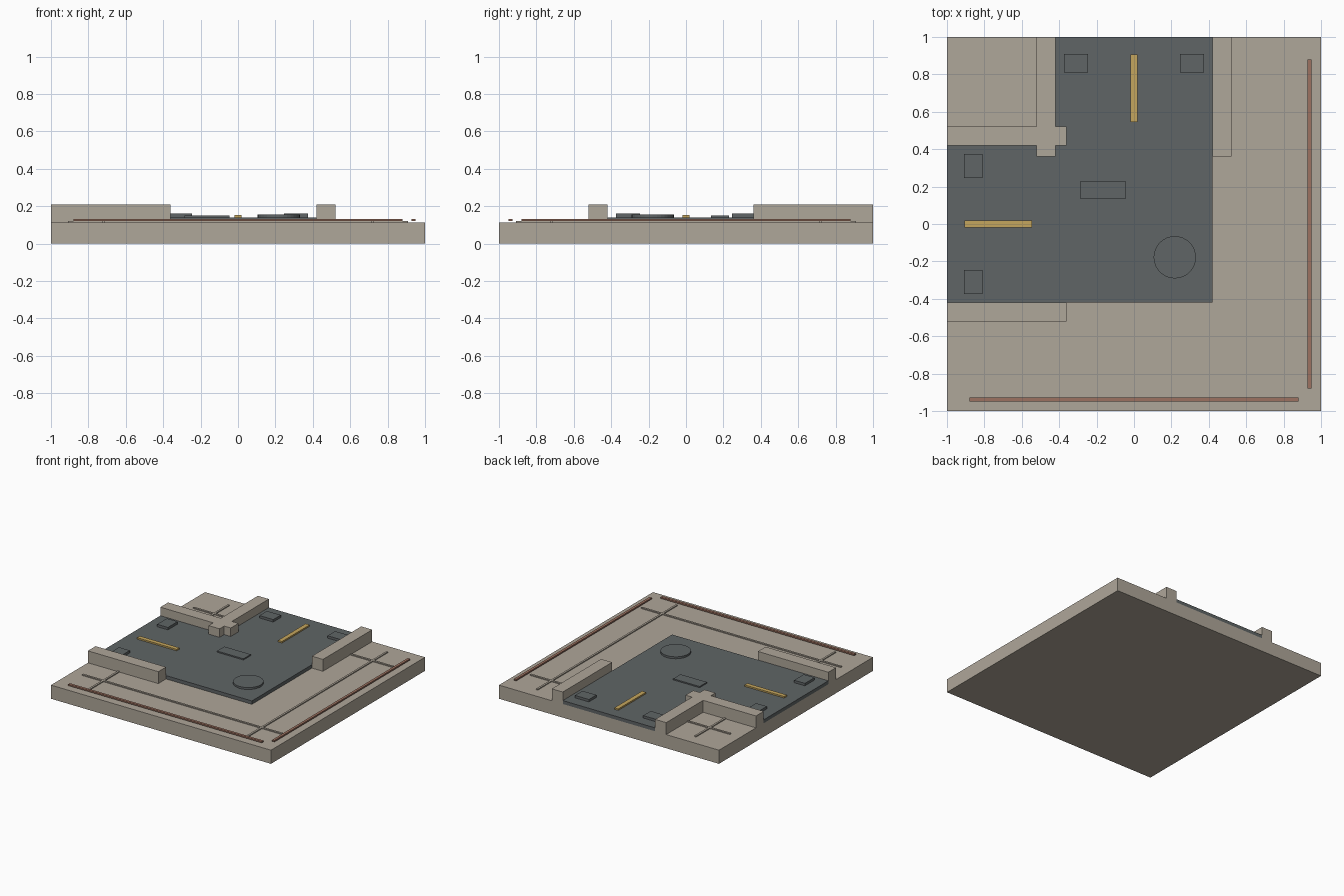
import bpy, bmesh, math

if "Cube" in bpy.data.objects:
    bpy.data.objects.remove(bpy.data.objects["Cube"])


def material(name, rgb):
    m = bpy.data.materials.new(name)
    m.diffuse_color = (*rgb, 1)
    m.use_nodes = True
    m.node_tree.nodes["Principled BSDF"].inputs["Base Color"].default_value = m.diffuse_color
    return m


STONE = material("warm_stone", (0.43, 0.385, 0.32))
ROAD = material("dark_asphalt", (0.116, 0.130, 0.133))
YELLOW = material("lane_yellow", (0.56, 0.38, 0.11))
RED = material("brick_red", (0.34, 0.17, 0.12))


def prism(name, outline, z0, z1, mat):
    """Extrude a counter-clockwise outline from z0 up to z1."""
    bm = bmesh.new()
    face = bm.faces.new([bm.verts.new((x, y, z0)) for x, y in outline])
    top = bmesh.ops.extrude_face_region(bm, geom=[face])["geom"]
    for v in top:
        if isinstance(v, bmesh.types.BMVert):
            v.co.z = z1
    bmesh.ops.recalc_face_normals(bm, faces=bm.faces)
    mesh = bpy.data.meshes.new(name)
    bm.to_mesh(mesh)
    bm.free()
    mesh.materials.append(mat)
    obj = bpy.data.objects.new(name, mesh)
    bpy.context.collection.objects.link(obj)
    return obj


def slab(name, x0, x1, y0, y1, z0, z1, mat):
    return prism(name, [(x0, y0), (x1, y0), (x1, y1), (x0, y1)], z0, z1, mat)


G = 0.112            # pavement height
R = 0.14             # road surface height
W, C, E = 0.42, 0.52, 0.36   # road half width, outer kerb edge, kerb end

# Pavement base and corner-shaped road
slab("base", -1, 1, -1, 1, 0, G, STONE)
prism("road", [(-1, -W), (W, -W), (W, 1), (-W, 1), (-W, W), (-1, W)], G, R, ROAD)

# Kerbs: two straight ones and one crossing at the inner corner
slab("front_kerb", -1, -E, -C, -W, G, 0.21, STONE)
slab("right_kerb", W, C, E, 1, G, 0.21, STONE)
prism("inner_corner_kerb",
      [(-1, W), (-C, W), (-C, E), (-W, E), (-W, W), (-E, W), (-E, C),
       (-W, C), (-W, 1), (-C, 1), (-C, C), (-1, C)], G, 0.21, STONE)

# Raised paving seams
for i, p in enumerate((-0.72, 0.72)):
    slab(f"paving_seam_across_{i}", -0.908, 0.908, p - 0.008, p + 0.008, G, 0.12, STONE)
    slab(f"paving_seam_along_{i}", p - 0.008, p + 0.008, -0.908, 0.908, G, 0.12, STONE)

# Red trim along the two outer edges
slab("front_trim", -0.88, 0.88, -0.948, -0.927, 0.12, 0.132, RED)
slab("right_trim", 0.927, 0.948, -0.88, 0.88, 0.12, 0.132, RED)

# Yellow lane dashes
slab("back_lane_dash", -0.018, 0.018, 0.545, 0.905, R, 0.152, YELLOW)
slab("left_lane_dash", -0.905, -0.545, -0.018, 0.018, R, 0.152, YELLOW)

# Small plates near both road ends
for i, s in enumerate((-1, 1)):
    p = s * 0.31
    slab(f"back_plate_{i}", p - 0.063, p + 0.063, 0.81, 0.908, R, 0.16, ROAD)
    slab(f"left_plate_{i}", -0.908, -0.81, p - 0.063, p + 0.063, R, 0.16, ROAD)

# Repair patch and round manhole cover
slab("repair_patch", -0.285, -0.045, 0.135, 0.23, R, 0.15, ROAD)
circle = [(0.218 + 0.113 * math.cos(a * math.tau / 32),
           -0.178 + 0.113 * math.sin(a * math.tau / 32)) for a in range(32)]
prism("manhole_cover", circle, R, 0.156, ROAD)
